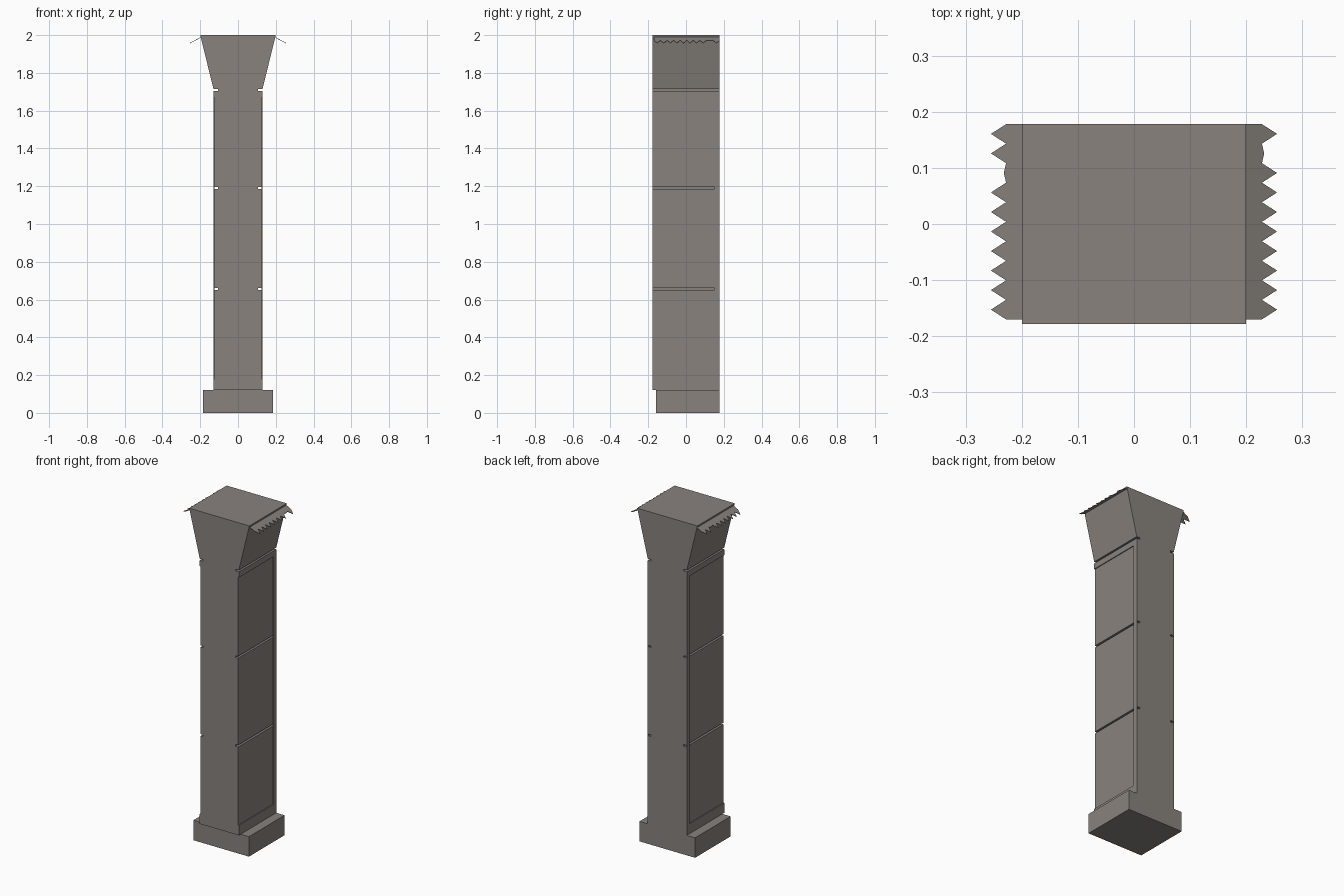
import bpy, bmesh

if "Cube" in bpy.data.objects:
    bpy.data.objects.remove(bpy.data.objects["Cube"])

# Single warm grey colour
grey = bpy.data.materials.new("warm_grey")
grey.diffuse_color = (0.25, 0.225, 0.207, 1.0)
grey.use_nodes = True
grey.node_tree.nodes["Principled BSDF"].inputs["Base Color"].default_value = grey.diffuse_color


def finish(bm, name):
    bmesh.ops.recalc_face_normals(bm, faces=bm.faces)
    me = bpy.data.meshes.new(name)
    bm.to_mesh(me)
    bm.free()
    me.materials.append(grey)
    ob = bpy.data.objects.new(name, me)
    bpy.context.collection.objects.link(ob)
    return ob


def extrude(name, points, offset):
    """Closed prism from a flat outline pushed along an offset vector."""
    bm = bmesh.new()
    face = bm.faces.new([bm.verts.new(p) for p in points])
    res = bmesh.ops.extrude_face_region(bm, geom=[face], use_keep_orig=True)
    verts = [g for g in res["geom"] if isinstance(g, bmesh.types.BMVert)]
    bmesh.ops.translate(bm, vec=offset, verts=verts)
    return finish(bm, name)


def box(name, x0, x1, y0, y1, z0, z1):
    return extrude(name, [(x0, y0, z0), (x1, y0, z0), (x1, y1, z0), (x0, y1, z0)],
                   (0, 0, z1 - z0))


D = 0.178           # half depth of the column
CORE, SLAB, RIM = 0.107, 0.125, 0.13

# Plinth and column core
box("plinth", -0.185, 0.185, -0.16, D, 0, 0.12)
box("column_core", -CORE, CORE, -D, D, 0.12, 1.715)

# Flared capital
extrude("capital", [(-RIM, -D, 1.715), (RIM, -D, 1.715), (0.2, -D, 2), (-0.2, -D, 2)],
        (0, 2 * D, 0))

for side, s, short in (("right", 1, 8), ("left", -1, 7)):
    def side_box(name, a, b, *rest):
        box(f"{side}_{name}", min(s * a, s * b), max(s * a, s * b), *rest)

    # Side panels, separated by thin slits
    for i, (z0, z1) in enumerate([(0.12, 0.65), (0.661, 1.184), (1.195, 1.705)]):
        side_box(f"panel_{i + 1}", CORE, SLAB, -D, D, z0, z1)

    # Raised rim around the panels, open towards the front
    side_box("rim_bottom", SLAB, RIM, -D, D, 0.12, 0.18)
    side_box("rim_top", SLAB, RIM, -D, D, 1.67, 1.705)
    side_box("rim_back", SLAB, RIM, 0.152, D, 0.18, 1.67)

    # Sloping fringe with pointed teeth, one of them broken short
    n, y0 = 10, -0.17
    step = (D - y0) / n
    outline = [(s * 0.198, D, 1.986), (s * 0.198, y0, 1.986), (s * 0.228, y0, 1.970)]
    for i in range(n):
        tip_x, tip_z = (0.232, 1.968) if i == short else (0.255, 1.9556)
        outline.append((s * tip_x, y0 + (i + 0.5) * step, tip_z))
        outline.append((s * 0.228, y0 + (i + 1) * step, 1.970))
    extrude(f"{side}_fringe", outline, (0, 0, 0.003))
